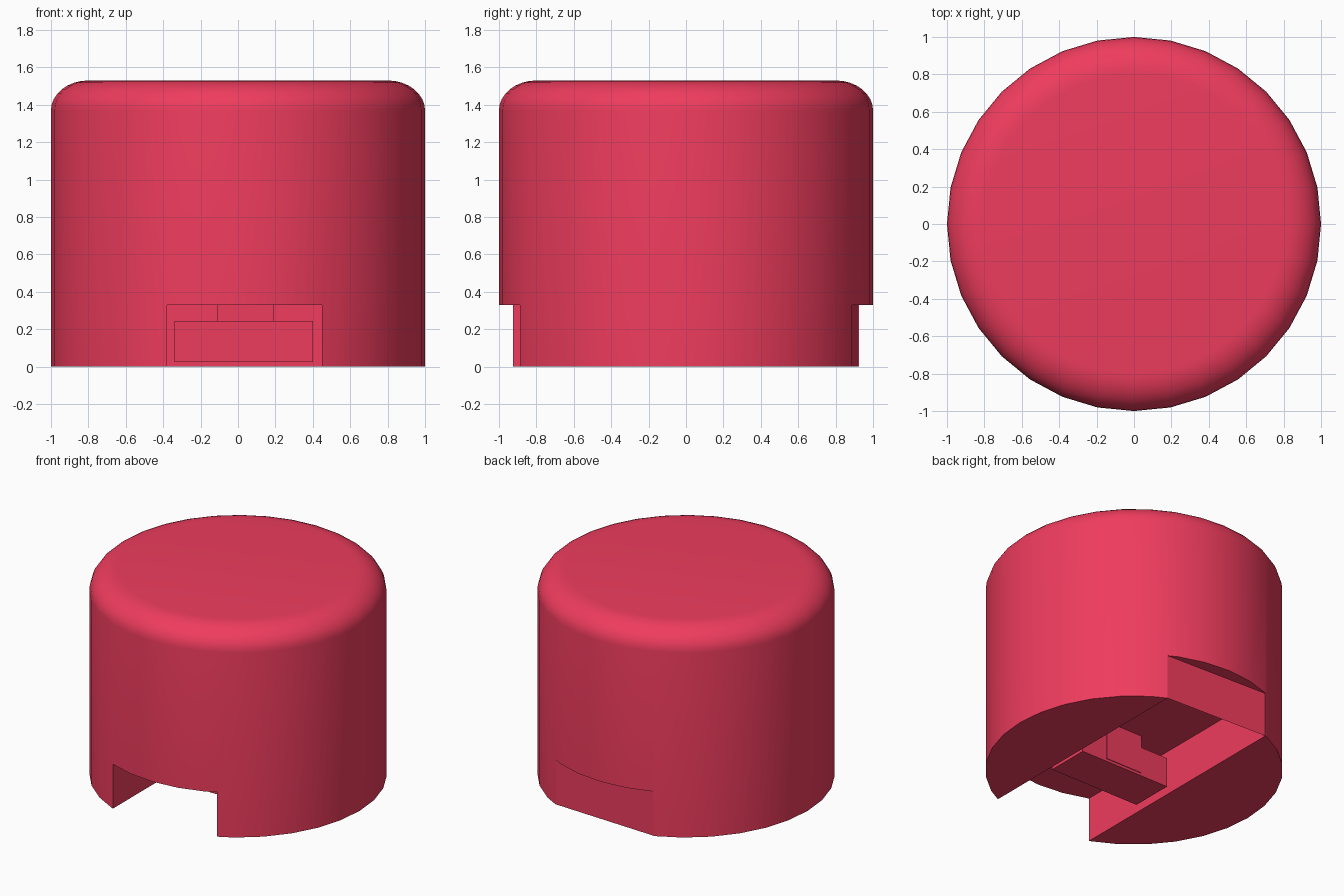
import bpy, bmesh, math

if "Cube" in bpy.data.objects:
    bpy.data.objects.remove(bpy.data.objects["Cube"])

SIDES = 32
RADIUS, HEIGHT = 1.0, 1.53
ROUND_R, ROUND_Z = 0.20, 0.16              # elliptical rounding of the top rim
SLOT_L, SLOT_R, SLOT_TOP = -0.38, 0.45, 0.33

red = bpy.data.materials.new("red_plastic")
red.diffuse_color = (0.86, 0.045, 0.11, 1)
red.use_nodes = True
red.node_tree.nodes["Principled BSDF"].inputs["Base Color"].default_value = red.diffuse_color


def add_mesh(name, bm):
    bmesh.ops.recalc_face_normals(bm, faces=bm.faces)
    mesh = bpy.data.meshes.new(name)
    bm.to_mesh(mesh)
    bm.free()
    obj = bpy.data.objects.new(name, mesh)
    bpy.context.collection.objects.link(obj)
    mesh.materials.append(red)
    return obj


def box(name, x, y, z):
    bm = bmesh.new()
    bmesh.ops.create_cube(bm, size=1)
    for v in bm.verts:
        v.co = [lo + (c + 0.5) * (hi - lo) for c, (lo, hi) in zip(v.co, (x, y, z))]
    return add_mesh(name, bm)


# Cap body: stacked rings following a straight wall and a rounded rim
profile = [(RADIUS, 0)]
for i in range(9):
    a = math.pi / 2 * i / 8
    profile.append((RADIUS - ROUND_R + ROUND_R * math.cos(a),
                    HEIGHT - ROUND_Z + ROUND_Z * math.sin(a)))
bm = bmesh.new()
rings = [[bm.verts.new((r * math.cos(math.tau * k / SIDES),
                        r * math.sin(math.tau * k / SIDES), z))
          for k in range(SIDES)] for r, z in profile]
for low, high in zip(rings, rings[1:]):
    for k in range(SIDES):
        n = (k + 1) % SIDES
        bm.faces.new((low[k], low[n], high[n], high[k]))
bm.faces.new(rings[0])
bm.faces.new(rings[-1])
cap = add_mesh("cap_body", bm)

# Slot through the underside, running front to back
cutter = box("slot_cutter", (SLOT_L, SLOT_R), (-1.2, 1.2), (-0.2, SLOT_TOP))
cutter.hide_render = True
cut = cap.modifiers.new("slot", 'BOOLEAN')
cut.operation = 'DIFFERENCE'
cut.solver = 'EXACT'
cut.object = cutter
bpy.context.view_layer.objects.active = cap
cap.select_set(True)
bpy.ops.object.modifier_apply(modifier="slot")
bpy.data.objects.remove(cutter)
bpy.ops.object.shade_smooth_by_angle(angle=math.radians(40))

# Thin flat panel closing the back of the slot
bm = bmesh.new()
bm.faces.new([bm.verts.new(p) for p in (
    (SLOT_R, 0.888, 0), (SLOT_L, 0.92, 0),
    (SLOT_L, 0.92, SLOT_TOP), (SLOT_R, 0.888, SLOT_TOP))])
add_mesh("back_panel", bm)

# Clip bar hanging inside the slot on a short neck
box("clip_bar", (-0.34, 0.40), (-0.38, -0.06), (0.025, 0.245))
box("clip_neck", (-0.11, 0.19), (-0.32, -0.055), (0.045, SLOT_TOP))
